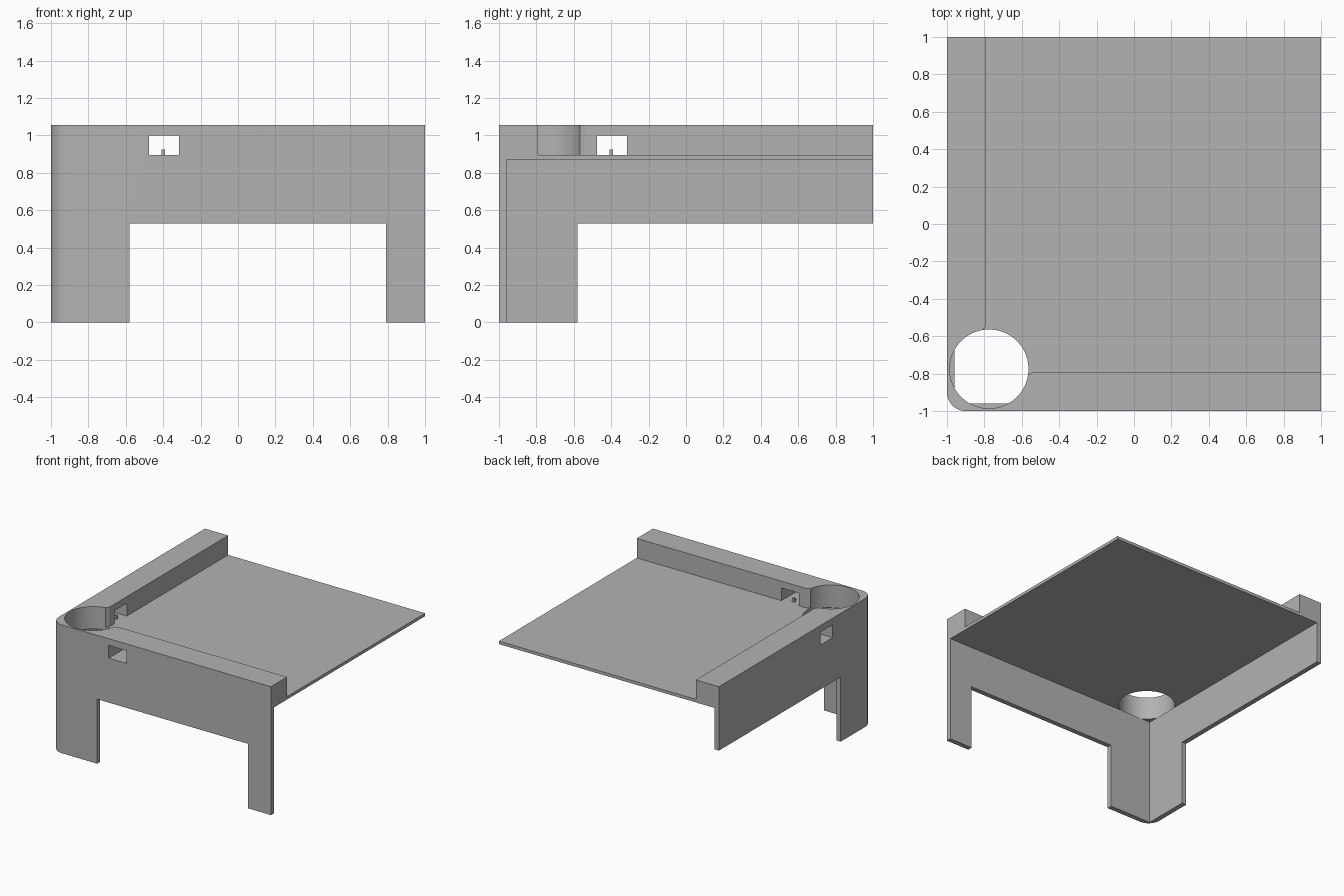
import bpy, bmesh
from math import cos, sin, pi

default = bpy.data.objects.get("Cube")
if default:
    bpy.data.objects.remove(default, do_unlink=True)

grey = bpy.data.materials.new("plain grey")
grey.use_nodes = True
colour = (0.45, 0.45, 0.45, 1)
grey.diffuse_color = colour
grey.node_tree.nodes["Principled BSDF"].inputs["Base Color"].default_value = colour


def arc(cx, cy, r, start, end, steps):
    return [(cx + r * cos(start + (end - start) * i / steps),
             cy + r * sin(start + (end - start) * i / steps)) for i in range(steps + 1)]


def prism(name, outline, z0, z1):
    """Extrude a flat outline from z0 up to z1."""
    bm = bmesh.new()
    base = bm.faces.new([bm.verts.new((x, y, z0)) for x, y in outline])
    top = bmesh.ops.extrude_face_region(bm, geom=[base])["geom"]
    moved = [v for v in top if isinstance(v, bmesh.types.BMVert)]
    bmesh.ops.translate(bm, verts=moved, vec=(0, 0, z1 - z0))
    bmesh.ops.recalc_face_normals(bm, faces=bm.faces)
    mesh = bpy.data.meshes.new(name)
    bm.to_mesh(mesh)
    bm.free()
    mesh.materials.append(grey)
    ob = bpy.data.objects.new(name, mesh)
    bpy.context.collection.objects.link(ob)
    return ob


def rect(x0, x1, y0, y1):
    return [(x0, y0), (x1, y0), (x1, y1), (x0, y1)]


def swap(outline):
    return [(y, x) for x, y in outline]


def cut(target, outline, z0, z1):
    cutter = prism("cutter", outline, z0, z1)
    mod = target.modifiers.new("cut", "BOOLEAN")
    mod.operation = "DIFFERENCE"
    mod.solver = "EXACT"
    mod.object = cutter
    bpy.context.view_layer.objects.active = target
    bpy.ops.object.modifier_apply(modifier=mod.name)
    bpy.data.objects.remove(cutter, do_unlink=True)


# Solid block with one rounded corner
corner = arc(-0.9, -0.9, 0.1, pi, 1.5 * pi, 12)
stand = prism("corner_stand", corner + [(1, -1), (1, 1), (-1, 1)], 0, 1.055)

# Hollow underside, leaving two skirt walls and the deck
cut(stand, rect(-0.96, 1.1, -0.96, 1.1), -0.1, 0.87)

# Recess above the deck, with eased rail ends beside the round hole
half = [(1.1, -0.79), (-0.54, -0.79), (-0.572, -0.81), (-0.7, -0.78)]
cut(stand, half + swap(half)[::-1] + [(1.1, 1.1)], 0.895, 1.2)

# Round corner hole
cut(stand, arc(-0.775, -0.775, 0.211, 0, 2 * pi, 72)[:-1], 0.87, 1.3)

# Openings between the legs
cut(stand, rect(-0.58, 0.79, -1.1, -0.9), -0.1, 0.53)
cut(stand, rect(-1.1, -0.9, -0.58, 1.1), -0.1, 0.53)

# Cable window through each rail, with a small peg standing in it
window = rect(-0.475, -0.315, -1.1, -0.7)
peg = rect(-0.41, -0.39, -0.84, -0.82)
for side, flip in (("front", list), ("side", swap)):
    cut(stand, flip(window), 0.895, 1.0)
    prism(side + "_window_peg", flip(peg), 0.895, 0.925)

bpy.ops.object.select_all(action="DESELECT")
stand.select_set(True)
bpy.context.view_layer.objects.active = stand
bpy.ops.object.shade_smooth_by_angle()
